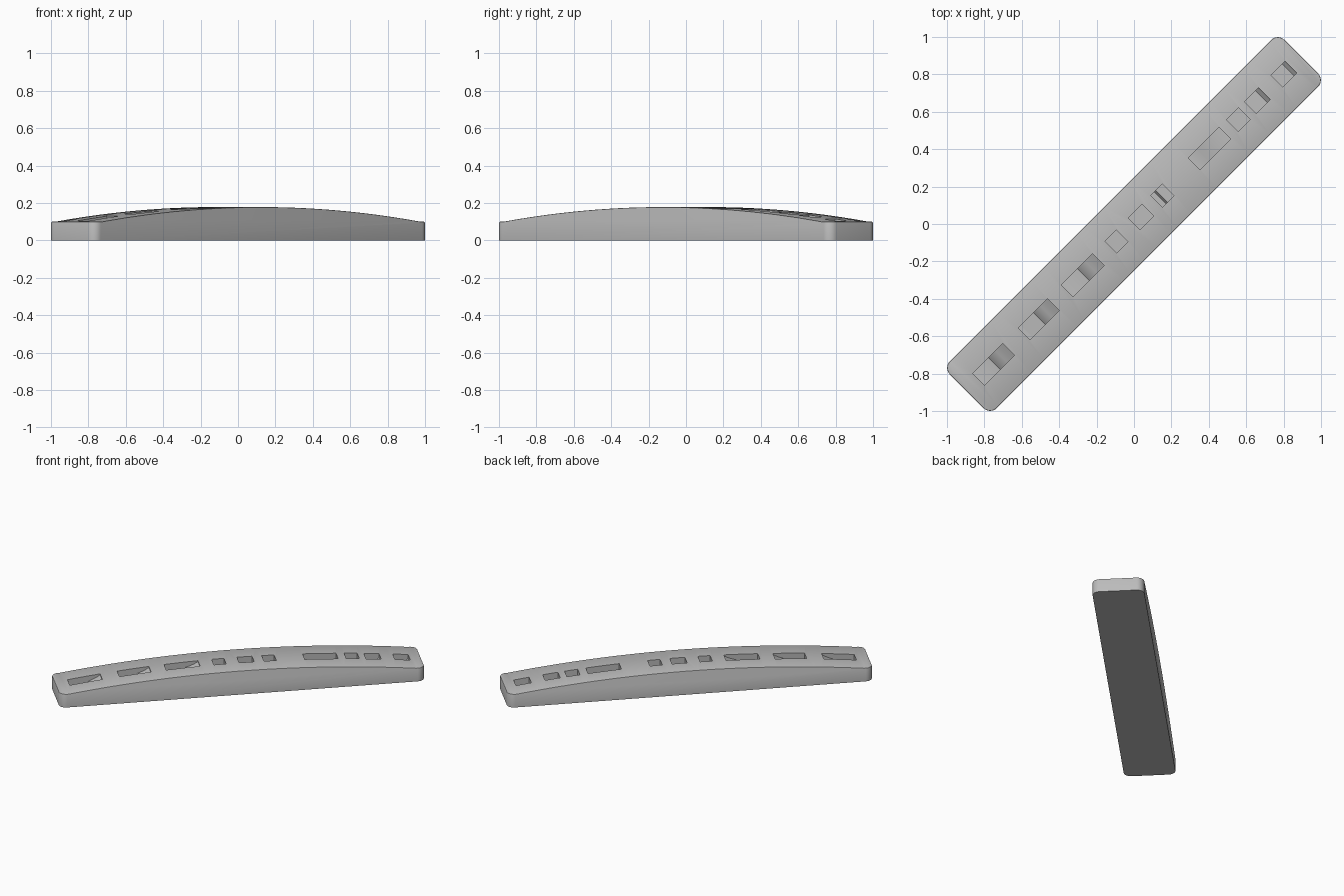
import bpy, bmesh, math
from mathutils import Matrix

if "Cube" in bpy.data.objects:
    bpy.data.objects.remove(bpy.data.objects["Cube"])

HALF_LEN, HALF_WID, ARCH_END = 1.265, 0.177, 1.205
DIAGONAL = Matrix.Rotation(math.radians(45), 4, 'Z')

grey = bpy.data.materials.new("plain_grey")
grey.use_nodes = True
tone = (0.5, 0.5, 0.5, 1)
grey.diffuse_color = tone
grey.node_tree.nodes["Principled BSDF"].inputs["Base Color"].default_value = tone


def arch(u):
    """Height of the bowed top along the bar."""
    return 0.178 - 0.078 * min(1, abs(u) / ARCH_END) ** 2


def prism(bm, profile, half):
    """Extrude a side profile (u, z) across the bar."""
    face = bm.faces.new([bm.verts.new((u, -half, z)) for u, z in profile])
    out = bmesh.ops.extrude_face_region(bm, geom=[face])["geom"]
    moved = [g for g in out if isinstance(g, bmesh.types.BMVert)]
    bmesh.ops.translate(bm, verts=moved, vec=(0, 2 * half, 0))
    bmesh.ops.recalc_face_normals(bm, faces=bm.faces[:])


def finish(bm, name):
    mesh = bpy.data.meshes.new(name)
    bm.to_mesh(mesh)
    bm.free()
    ob = bpy.data.objects.new(name, mesh)
    ob.matrix_world = DIAGONAL
    mesh.materials.append(grey)
    bpy.context.collection.objects.link(ob)
    return ob


# Bowed bar with rounded corners and a softened top rim
bm = bmesh.new()
steps = 48
top = [ARCH_END * (1 - 2 * i / steps) for i in range(steps + 1)]
top = [HALF_LEN] + top + [-HALF_LEN]
prism(bm, [(-HALF_LEN, 0), (HALF_LEN, 0)] + [(u, arch(u)) for u in top], HALF_WID)
corners = [e for e in bm.edges
           if abs(e.verts[0].co.z - e.verts[1].co.z) > 0.05]
bmesh.ops.bevel(bm, geom=corners, offset=0.05, segments=8, profile=0.5,
                affect='EDGES')
rim = [e for e in bm.edges if min(v.co.z for v in e.verts) > 0.05
       and e.calc_face_angle(0) > 1]
bmesh.ops.bevel(bm, geom=rim, offset=0.005, segments=2, profile=0.5,
                affect='EDGES')
bar = finish(bm, "bowed_bar")

# Floor shapes of the slots: (fraction along slot, depth below the top)
RAMP = [(0, 0.055), (0.08, 0.065), (0.52, 0.065), (0.64, 0.04),
        (0.76, 0.032), (0.88, 0.022), (1, 0.008)]
STEP = [(0, 0.06), (0.3, 0.06), (0.42, 0.045), (1, 0.045)]
FLAT = [(0, 0.05), (1, 0.05)]
LIP = [(0, 0.05), (0.8, 0.05), (1, 0.03)]
SLOTS = [(-1.174, -0.948, RAMP), (-0.83, -0.61, RAMP), (-0.505, -0.27, RAMP),
         (-0.175, -0.09, FLAT), (0, 0.105, FLAT), (0.172, 0.258, STEP),
         (0.455, 0.687, STEP), (0.743, 0.834, FLAT), (0.88, 0.985, LIP),
         (1.08, 1.187, LIP)]

# Long and short slots sunk into the top
bm = bmesh.new()
for start, end, floor in SLOTS:
    points = [(start + t * (end - start), d) for t, d in floor]
    prism(bm, [(u, arch(u) - d) for u, d in points]
          + [(end, 0.3), (start, 0.3)], 0.045)
cutter = finish(bm, "slot_cutter")
cutter.hide_render = True
cutter.hide_viewport = True

cut = bar.modifiers.new("slots", 'BOOLEAN')
cut.object = cutter
cut.operation = 'DIFFERENCE'
cut.solver = 'EXACT'

bpy.context.view_layer.update()
evaluated = bar.evaluated_get(bpy.context.evaluated_depsgraph_get())
carved = bpy.data.meshes.new_from_object(evaluated)
bar.modifiers.clear()
bar.data = carved
bpy.data.objects.remove(cutter)

# Smooth shading with sharp slot and base edges
bpy.ops.object.select_all(action='DESELECT')
bar.select_set(True)
bpy.context.view_layer.objects.active = bar
bpy.ops.object.shade_smooth_by_angle(angle=math.radians(30))
